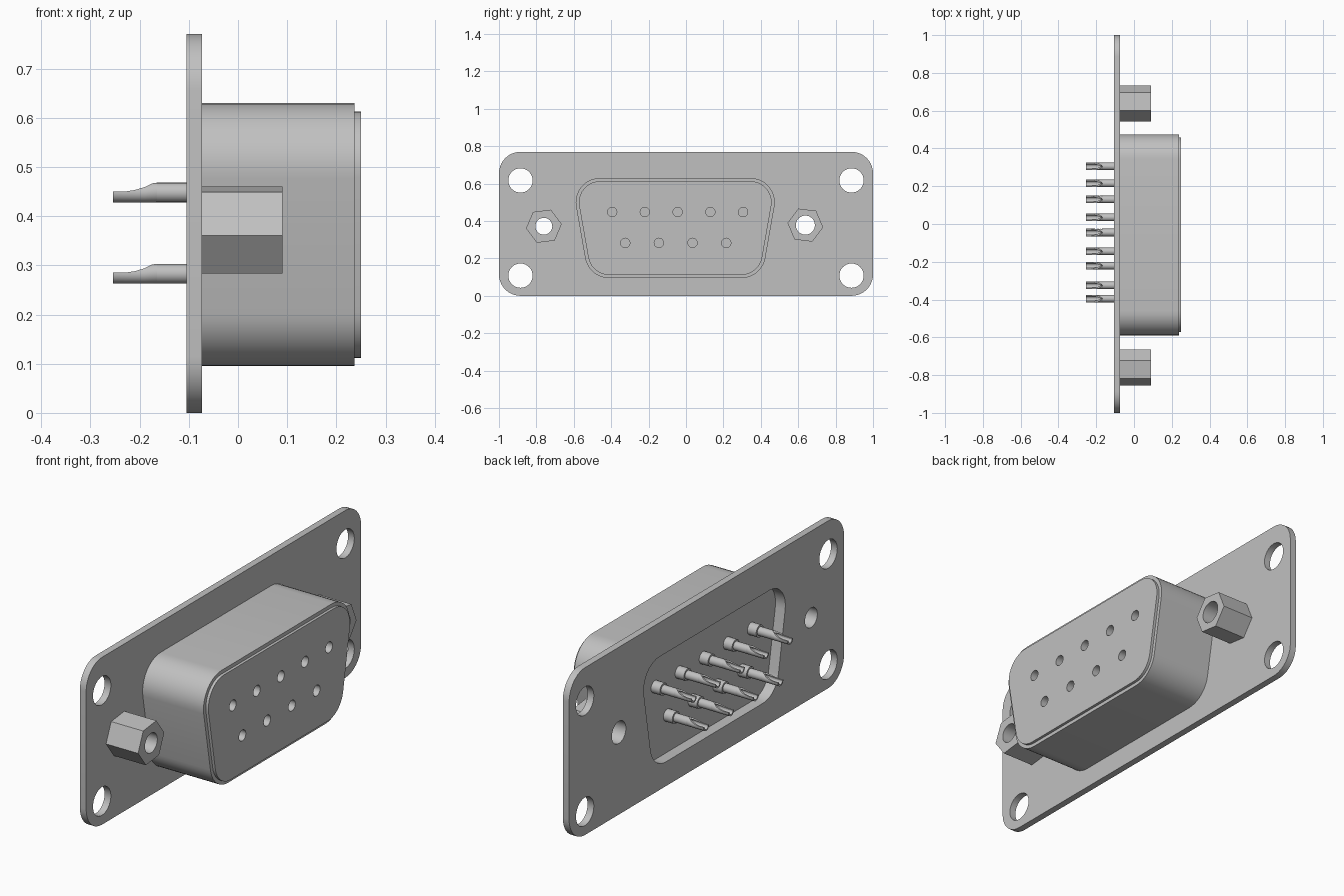
import bpy
import bmesh
from math import cos, sin, tan, acos, pi, radians
from mathutils import Vector

default = bpy.data.objects.get("Cube")
if default:
    bpy.data.objects.remove(default)

metal = bpy.data.materials.new("grey_metal")
GREY = (0.53, 0.53, 0.53, 1)
metal.use_nodes = True
metal.diffuse_color = GREY
next(n for n in metal.node_tree.nodes
     if n.type == 'BSDF_PRINCIPLED').inputs["Base Color"].default_value = GREY


def add_object(name, mesh):
    obj = bpy.data.objects.new(name, mesh)
    bpy.context.scene.collection.objects.link(obj)
    return obj


def finish(bm, name):
    bmesh.ops.remove_doubles(bm, verts=bm.verts, dist=0.00005)
    bmesh.ops.recalc_face_normals(bm, faces=bm.faces)
    mesh = bpy.data.meshes.new(name)
    bm.to_mesh(mesh)
    bm.free()
    mesh.materials.clear()
    mesh.materials.append(metal)
    mesh.shade_smooth()
    mesh.set_sharp_from_angle(angle=radians(30))
    return mesh


def circle(y, z, r, n=32, turn=0.0):
    return [(y + r * cos(turn + 2 * pi * i / n), z + r * sin(turn + 2 * pi * i / n))
            for i in range(n)]


def rounded(corners, r, steps=10):
    """Round the corners of a convex polygon."""
    pts = []
    for i, c in enumerate(corners):
        c = Vector(c)
        a = (Vector(corners[i - 1]) - c).normalized()
        b = (Vector(corners[(i + 1) % len(corners)]) - c).normalized()
        half = a.angle(b) / 2
        centre = c + (a + b).normalized() * (r / sin(half))
        start = c + a * (r / tan(half)) - centre
        end = c + b * (r / tan(half)) - centre
        span = start.angle(end)
        for k in range(steps + 1):
            t = k / steps
            p = (start * sin((1 - t) * span) + end * sin(t * span)) / sin(span)
            pts.append(tuple(centre + p))
    return pts


def slab(name, x0, x1, loops):
    """Extrude an outline with holes, given in (y, z), along x."""
    curve = bpy.data.curves.new(name + "_outline", 'CURVE')
    curve.dimensions = '2D'
    curve.fill_mode = 'BOTH'
    curve.extrude = (x1 - x0) / 2
    for loop in loops:
        spline = curve.splines.new('POLY')
        spline.points.add(len(loop) - 1)
        for point, (y, z) in zip(spline.points, loop):
            point.co = (y, z, 0, 1)
        spline.use_cyclic_u = True
    temp = add_object(name + "_outline", curve)
    bpy.context.view_layer.update()
    flat = bpy.data.meshes.new_from_object(
        temp.evaluated_get(bpy.context.evaluated_depsgraph_get()))
    bm = bmesh.new()
    bm.from_mesh(flat)
    bpy.data.objects.remove(temp)
    bpy.data.curves.remove(curve)
    bpy.data.meshes.remove(flat)
    for v in bm.verts:
        u, w, d = v.co
        v.co = ((x0 + x1) / 2 + d, u, w)
    return add_object(name, finish(bm, name))


def d_outline(inset):
    """D-shaped outline with sides leaning ten degrees."""
    mid, top, bottom, half, lean = -0.0575, 0.63, 0.095, 0.557, tan(radians(10))
    side = inset / cos(radians(10))
    hi = half - inset * lean - side
    lo = half - (top - bottom - inset) * lean - side
    return rounded([(mid - lo, bottom + inset), (mid + lo, bottom + inset),
                    (mid + hi, top - inset), (mid - hi, top - inset)], 0.13 - inset)


# Flange plate with corner holes, screw holes and the D opening
BACK, FRONT, FLOOR = -0.105, -0.073, -0.055
screws = {"right": (-0.76, 0.372, 7, 0.045), "left": (0.638, 0.378, -7, 0.051)}
inner = d_outline(0.017)
plate = [rounded([(-1, 0), (1, 0), (1, 0.77), (-1, 0.77)], 0.115), inner]
plate += [circle(y, z, 0.065) for y in (-0.885, 0.885) for z in (0.108, 0.617)]
plate += [circle(y, z, r) for y, z, turn, r in screws.values()]
slab("flange_plate", BACK, FRONT, plate)

# Shell and insulating insert with contact sockets
pins = [(-0.395 + 0.175 * i, 0.448) for i in range(5)]
pins += [(-0.325 + 0.18 * i, 0.283) for i in range(4)]
slab("shell", FRONT, 0.237, [d_outline(0), inner])
slab("insert_body", FLOOR, 0.15, [inner])
slab("insert_face", 0.15, 0.25, [inner] + [circle(y, z, 0.025, 20) for y, z in pins])

# Hexagonal standoffs
for side, (y, z, turn, r) in screws.items():
    slab(side + "_standoff", FRONT, 0.09,
         [circle(y, z, 0.096, 6, radians(turn)), circle(y, z, r)])


# Contact pin: collar, stem and a scooped solder cup
def rod(bm, x0, x1, r, n=20):
    rings = [[bm.verts.new((x, y, z)) for y, z in circle(0, 0, r, n)] for x in (x0, x1)]
    for ring in rings:
        bm.faces.new(ring)
    for i in range(n):
        j = (i + 1) % n
        bm.faces.new((rings[0][i], rings[0][j], rings[1][j], rings[1][i]))


def arc(bm, x, r, cut, n=20):
    """Part of a circle lying below the height of the cut."""
    gap = acos(max(-1, min(1, cut / r)))
    angles = [gap + (2 * pi - 2 * gap) * i / n for i in range(n + 1)]
    return [bm.verts.new((x, r * sin(a), r * cos(a))) for a in angles]


bm = bmesh.new()
rod(bm, FLOOR, -0.1, 0.028)
rod(bm, -0.1, -0.165, 0.02)
scoop = [(-0.165, 0.02), (-0.175, 0.0185), (-0.19, 0.011), (-0.21, 0.005),
         (-0.23, 0.002), (-0.254, 0.002)]
loops = [arc(bm, x, 0.02, h) + arc(bm, x, 0.013, h)[::-1] for x, h in scoop]
size = len(loops[0])
for a, b in zip(loops, loops[1:]):
    for i in range(size):
        j = (i + 1) % size
        bm.faces.new((a[i], a[j], b[j], b[i]))
tip = loops[-1]
for i in range(size // 2 - 1):
    bm.faces.new((tip[i], tip[i + 1], tip[size - 2 - i], tip[size - 1 - i]))
pin_mesh = finish(bm, "contact_pin")
for i, (y, z) in enumerate(pins):
    add_object(f"contact_pin_{i + 1}", pin_mesh).location = (0, y, z)
